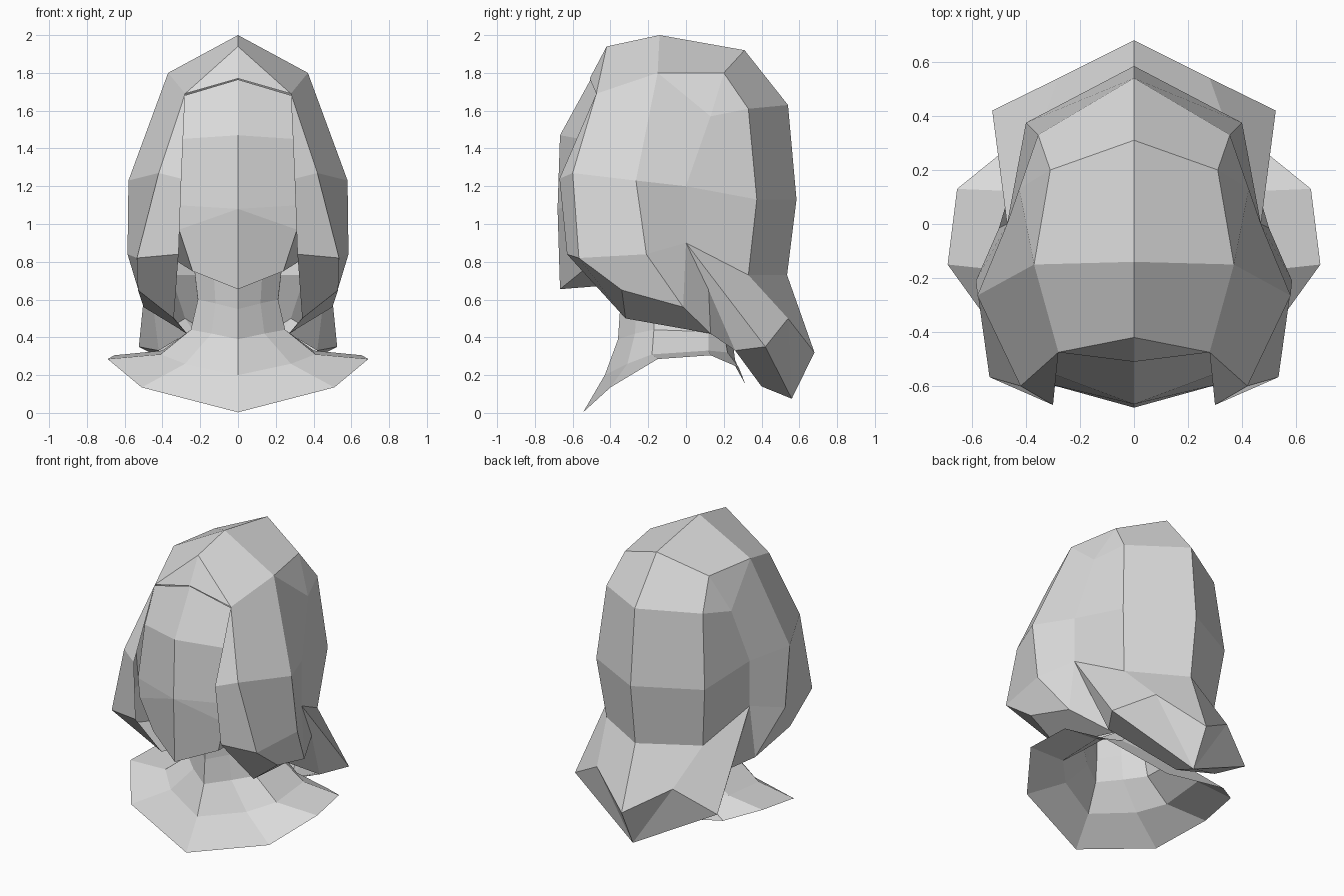
import bpy
import bmesh
from mathutils import Vector

cube = bpy.data.objects.get("Cube")
if cube:
    bpy.data.objects.remove(cube, do_unlink=True)

pale_grey = bpy.data.materials.new("pale_grey")
pale_grey.use_nodes = True
pale_grey.diffuse_color = (0.7, 0.7, 0.7, 1)
pale_grey.node_tree.nodes["Principled BSDF"].inputs["Base Color"].default_value = (0.7, 0.7, 0.7, 1)


def half_loft(name, strips, pivot):
    """Bridge neighbouring rows of each strip, weld, and mirror across x."""
    bm = bmesh.new()
    for rows in strips:
        grid = [[bm.verts.new(point) for point in row] for row in rows]
        for upper, lower in zip(grid, grid[1:]):
            for i in range(len(upper) - 1):
                # Repeated points turn a quad into a triangle
                corners = []
                for v in (upper[i], upper[i + 1], lower[i + 1], lower[i]):
                    if all((v.co - c.co).length > 0.001 for c in corners):
                        corners.append(v)
                if len(corners) > 2:
                    bm.faces.new(corners)
    loose = [v for v in bm.verts if not v.link_faces]
    bmesh.ops.delete(bm, geom=loose, context="VERTS")
    bmesh.ops.remove_doubles(bm, verts=bm.verts[:], dist=0.001)
    bmesh.ops.recalc_face_normals(bm, faces=bm.faces[:])
    outward = sum(f.calc_area() * f.normal.dot(f.calc_center_median() - Vector(pivot))
                  for f in bm.faces)
    if outward < 0:
        bmesh.ops.reverse_faces(bm, faces=bm.faces[:])
    mesh = bpy.data.meshes.new(name)
    bm.to_mesh(mesh)
    bm.free()
    mesh.materials.append(pale_grey)
    obj = bpy.data.objects.new(name, mesh)
    bpy.context.collection.objects.link(obj)
    mirror = obj.modifiers.new("mirror", "MIRROR")
    mirror.merge_threshold = 0.002


# Shared hood corners
brow = (0.28, -0.475, 1.69)
rim_end = (0.315, -0.63, 0.84)
fold_end = (0.535, -0.567, 0.82)
temple = (0.37, -0.15, 1.8)
cheek = (0.585, -0.21, 0.84)
crown_back = (0, 0.31, 1.92)
crown_side = (0.31, 0.2, 1.8)
seam = [(0.425, 0.13, 1.57), (0.47, 0, 1.2), (0.47, 0, 0.9)]
nape = (0, 0.535, 0.73)
nape_side = (0.355, 0.33, 0.73)
hem_front = (0.53, -0.34, 0.65)
hem_back = (0.5, -0.015, 0.56)
hem_tip = (0.27, 0.13, 0.42)

# Hood: front rim and sides, back panels, hem and hem underside
hood_front = [
    [(0, -0.51, 1.77), brow, brow, (0.3, -0.67, 1.24), rim_end],
    [(0, -0.42, 1.94), brow, brow, (0.42, -0.6, 1.27), fold_end],
    [(0, -0.14, 2), temple, temple, (0.58, -0.265, 1.23), cheek],
    [crown_back, crown_side] + seam,
]
hood_back = [
    [crown_back, (0, 0.54, 1.63), (0, 0.585, 1.13), nape],
    [crown_side, (0.355, 0.33, 1.61), (0.4, 0.375, 1.13), nape_side],
    [crown_side] + seam,
]
hem = [[fold_end, cheek, seam[-1]], [hem_front, hem_back, hem_back]]
hem_under = [
    [fold_end, hem_front, hem_back],
    [rim_end, (0.34, -0.32, 0.5), hem_tip],
]
half_loft("hood", [hood_front, hood_back, hem, hem_under], (0, 0, 1.2))

# Scarf flaring out behind the neck, with a turned-in front edge
ridge = (0.28, 0.54, 0.5)
corner = (0.525, 0.42, 0.35)
tail = (0, 0.56, 0.075)
corner_under = (0.42, 0.26, 0.33)
front_edge = (0.46, 0.12, 0.65)
scarf_back = [
    [nape, nape_side, seam[-1]],
    [(0, 0.68, 0.32), ridge, corner],
    [tail, tail, corner],
    [(0, 0.4, 0.14), (0, 0.4, 0.14), corner_under],
]
scarf_edge = [[seam[-1], corner], [front_edge, corner_under], [hem_tip, hem_tip]]
scarf_gap = [[seam[-1], front_edge], [hem_back, hem_tip]]
half_loft("scarf", [scarf_back, scarf_edge, scarf_gap], (0, 0.2, 0.5))

# Face: centre line, outer edge, and side set back inside the hood
chin_back = (0, -0.35, 0.68)
face = [
    [(0, -0.505, 1.765), (0, -0.667, 1.47), (0, -0.68, 1.08),
     (0, -0.68, 1.08), (0, -0.667, 0.655), chin_back],
    [(0.285, -0.47, 1.68), (0.3, -0.555, 1.45), (0.325, -0.59, 1.1),
     (0.312, -0.59, 0.97), (0.24, -0.55, 0.75), (0.22, -0.18, 0.76)],
    [(0.33, -0.2, 1.65), (0.4, -0.25, 1.4), (0.44, -0.25, 1.05),
     (0.42, -0.25, 0.95), (0.32, -0.2, 0.8), (0.22, 0.1, 0.76)],
]
half_loft("face", [face], (0, -0.2, 1.2))

# Neck and spread collar, front centre round to back centre
neck = [(0, -0.36, 0.39), (0.14, -0.27, 0.42), (0.25, -0.17, 0.44),
        (0.25, 0.12, 0.43), (0.18, 0.2, 0.43), (0, 0.24, 0.43)]
neck_mid = [(x * 0.85, y * 0.97, z + 0.16) for x, y, z in neck]
neck_top = [(x * 1.1, y, 0.78) for x, y, z in neck_mid]
collar = [
    neck_top,
    neck_mid,
    neck,
    [(0, -0.43, 0.2), (0.28, -0.31, 0.26), (0.41, -0.18, 0.31),
     (0.4, 0.12, 0.33), (0.28, 0.22, 0.32), (0, 0.26, 0.28)],
    [(0, -0.545, 0.003), (0.51, -0.4, 0.135), (0.69, -0.15, 0.285),
     (0.655, 0.13, 0.305), (0.47, 0.28, 0.24), (0, 0.315, 0.15)],
]
half_loft("collar", [collar], (0, 0, 0))
